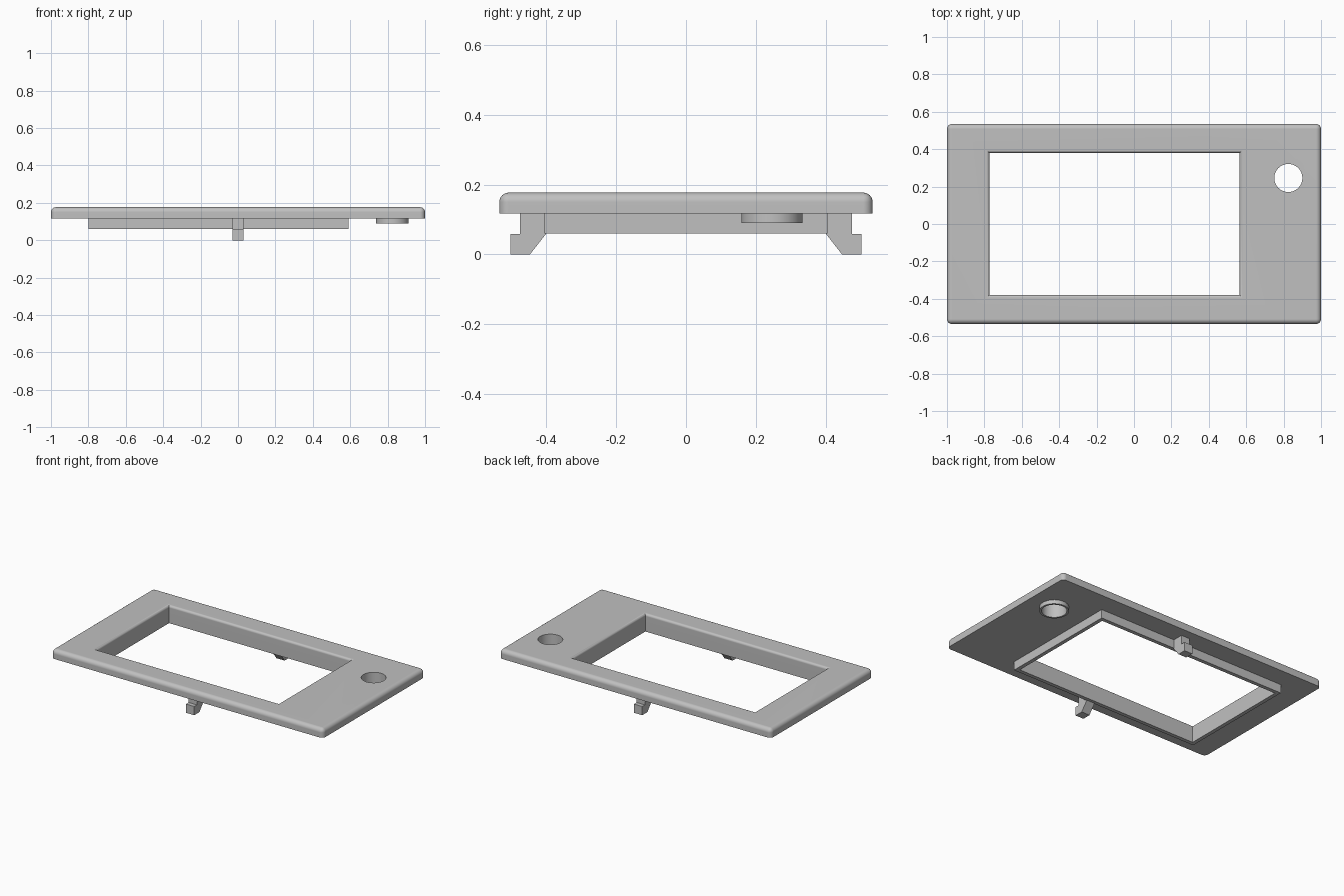
import bpy, bmesh, math

if "Cube" in bpy.data.objects:
    bpy.data.objects.remove(bpy.data.objects["Cube"])

TOP, BASE = 0.177, 0.117              # plate upper and lower faces
X0, X1, Y = -0.773, 0.565, 0.38       # window opening
HOLE = (0.825, 0.246)                 # round button hole

grey = bpy.data.materials.new("light_grey")
grey.diffuse_color = (0.53, 0.53, 0.53, 1)
grey.use_nodes = True
grey.node_tree.nodes["Principled BSDF"].inputs["Base Color"].default_value = grey.diffuse_color


def finish(name, bm):
    bmesh.ops.recalc_face_normals(bm, faces=bm.faces)
    me = bpy.data.meshes.new(name)
    bm.to_mesh(me)
    bm.free()
    me.materials.append(grey)
    ob = bpy.data.objects.new(name, me)
    bpy.context.collection.objects.link(ob)
    return ob


def activate(ob):
    bpy.ops.object.select_all(action='DESELECT')
    ob.select_set(True)
    bpy.context.view_layer.objects.active = ob


def smooth(ob):
    activate(ob)
    bpy.ops.object.shade_smooth_by_angle(angle=math.radians(30))


def rect(off, z):
    return [(X0 - off, -Y - off, z), (X1 + off, -Y - off, z),
            (X1 + off, Y + off, z), (X0 - off, Y + off, z)]


def circle(r, z, n=48):
    return [(HOLE[0] + r * math.cos(2 * math.pi * i / n),
             HOLE[1] + r * math.sin(2 * math.pi * i / n), z) for i in range(n)]


def loft(name, loops, caps=False):
    """Skin a stack of closed loops."""
    bm = bmesh.new()
    rows = [[bm.verts.new(p) for p in loop] for loop in loops]
    n = len(rows[0])
    for a, b in zip(rows, rows[1:]):
        for i in range(n):
            j = (i + 1) % n
            bm.faces.new((a[i], a[j], b[j], b[i]))
    if caps:
        bm.faces.new(rows[0])
        bm.faces.new(rows[-1])
    return finish(name, bm)


# Face plate: rounded vertical corners and top rim, flat underside
bm = bmesh.new()
bmesh.ops.create_cube(bm, size=1)
for v in bm.verts:
    v.co = (v.co.x * 2, v.co.y * 1.07, BASE + (v.co.z + 0.5) * (TOP - BASE))
edges = [e for e in bm.edges if sum(v.co.z for v in e.verts) > 2 * BASE + 0.01]
bmesh.ops.bevel(bm, geom=edges, offset=0.027, segments=6, profile=0.5,
                affect='EDGES')
plate = finish("face_plate", bm)

# Window cutter with a flared top, giving the opening a rounded lip
r = 0.015
arc = [math.pi / 2 * i / 5 for i in range(6)]
window = loft("window_cutter", [rect(0, BASE - 0.05)]
              + [rect(r * (1 - math.cos(a)), TOP - r + r * math.sin(a)) for a in arc]
              + [rect(r, TOP + 0.05)], caps=True)
drill = loft("hole_cutter", [circle(0.075, BASE - 0.05), circle(0.075, TOP + 0.05)],
             caps=True)
for cutter in (window, drill):
    cutter.hide_render = True
    mod = plate.modifiers.new("cut", 'BOOLEAN')
    mod.operation = 'DIFFERENCE'
    mod.solver = 'EXACT'
    mod.object = cutter
    activate(plate)
    bpy.ops.object.modifier_apply(modifier=mod.name)
    bpy.data.objects.remove(cutter)
smooth(plate)
weighted = plate.modifiers.new("even_shading", 'WEIGHTED_NORMAL')
weighted.keep_sharp = True

# Collar around the window, below the plate
loft("window_collar", [rect(0, BASE), rect(0, 0.06), rect(0.025, 0.06), rect(0.025, BASE)])

# Short tube below the button hole
smooth(loft("button_sleeve", [circle(0.075, BASE), circle(0.075, 0.09),
                              circle(0.0875, 0.09), circle(0.0875, BASE)]))

# Snap clips in the middle of both long sides
profile = [(0.405, BASE), (0.475, BASE), (0.475, 0.058), (0.503, 0.058),
           (0.503, 0), (0.447, 0), (0.4, 0.06), (0.405, 0.06)]
for side, name in ((-1, "front_clip"), (1, "back_clip")):
    loft(name, [[(x, side * y, z) for y, z in profile] for x in (-0.03, 0.03)], caps=True)
